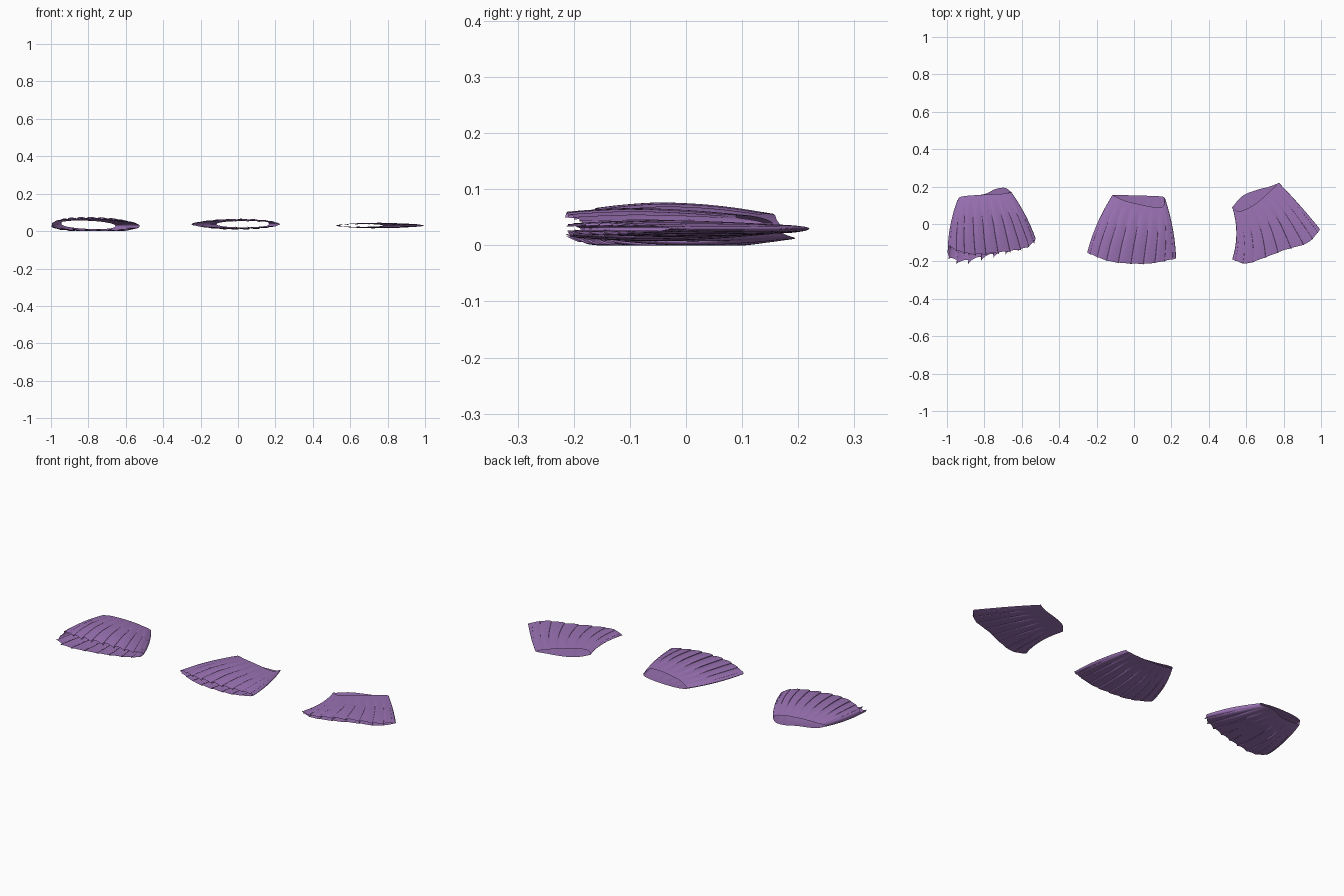
import bpy, math
from mathutils import Vector

if "Cube" in bpy.data.objects:
    bpy.data.objects.remove(bpy.data.objects["Cube"])

purple = bpy.data.materials.new("purple cloth")
purple.diffuse_color = (0.33, 0.17, 0.46, 1)
purple.use_nodes = True
purple.node_tree.nodes["Principled BSDF"].inputs["Base Color"].default_value = purple.diffuse_color


def along(pts, u):
    """Catmull-Rom point at fraction u of the chord length of a polyline."""
    p = [Vector(q) for q in pts]
    d = [(p[i + 1] - p[i]).length for i in range(len(p) - 1)]
    s = max(0.0, min(1.0, u)) * sum(d)
    i = 0
    while i < len(d) - 1 and s > d[i]:
        s -= d[i]
        i += 1
    t = s / d[i]
    b, c = p[i], p[i + 1]
    a = p[i - 1] if i > 0 else b * 2 - c
    e = p[i + 2] if i + 2 < len(p) else c * 2 - b
    return 0.5 * (2 * b + (c - a) * t + (2 * a - 5 * b + 4 * c - e) * t * t
                  + (3 * b - a - 3 * c + e) * t ** 3)


def skirt(name, waist_top, waist_low, hem_top, hem_low, bend, z_mid, heights,
          pleats, depth, ragged):
    """Open flattened tube: upper and lower cloth layers, folded into pleats.
    heights = half thickness at waist, middle and hem; z_mid = left, right."""
    cols, rows = pleats * 14, 22
    verts, faces = [], []
    for r in range(rows + 1):
        v = r / rows
        fold = min(1.0, max(0.0, (v - 0.06) / 0.6))
        half = (heights[0] * (1 - v) * (1 - 2 * v) + heights[1] * 4 * v * (1 - v)
                + heights[2] * v * (2 * v - 1))
        for c in range(cols):
            a0 = math.tau * c / cols
            ph = pleats * a0
            a = (a0 + 1.45 * fold * math.sin(ph) / pleats) % math.tau
            upper = a <= math.pi
            tri = a / math.pi if upper else 2 - a / math.pi
            u = 0.55 * tri + 0.45 * (1 - math.cos(a)) / 2
            p = along(waist_top if upper else waist_low, u)
            q = along(hem_top if upper else hem_low, u)
            pos = p.lerp(q, v)
            pos.x += 4 * v * (1 - v) * (bend[0] * (1 - u) + bend[1] * u)
            pos.y += ragged * v ** 4 * math.cos(ph + 0.6) * (0.4 if upper else 1)
            side = 1 if upper else -1
            dome = math.sqrt(max(0.0, 4 * u * (1 - u)))
            z = z_mid[0] * (1 - u) + z_mid[1] * u + side * half * dome
            z += depth * fold * math.cos(ph + 0.8) * math.sin(a)
            verts.append((pos.x, pos.y, max(z, 0.0)))
    for r in range(rows):
        for c in range(cols):
            d = (c + 1) % cols
            faces.append((r * cols + c, (r + 1) * cols + c,
                          (r + 1) * cols + d, r * cols + d))
    me = bpy.data.meshes.new(name)
    me.from_pydata(verts, [], faces)
    me.materials.append(purple)
    me.polygons.foreach_set("use_smooth", [True] * len(me.polygons))
    me.update()
    ob = bpy.data.objects.new(name, me)
    bpy.context.collection.objects.link(ob)


# fullest skirt, on the left
skirt("left_skirt",
      [(-.945, .125), (-.92, .147), (-.80, .157), (-.70, .162), (-.655, .17)],
      [(-.945, .125), (-.90, .145), (-.80, .16), (-.74, .187), (-.69, .193), (-.655, .17)],
      [(-.995, -.12), (-.93, -.15), (-.85, -.165), (-.72, -.155), (-.58, -.13), (-.525, -.085)],
      [(-.995, -.12), (-.99, -.18), (-.92, -.205), (-.80, -.18), (-.70, -.155),
       (-.56, -.115), (-.525, -.085)],
      (-.01, .012), (.04, .027), (.022, .037, .027), 20, .006, .012)

# middle skirt, laid straight
skirt("middle_skirt",
      [(-.115, .155), (-.05, .125), (.03, .105), (.11, .09), (.155, .095), (.165, .14)],
      [(-.115, .155), (0, .153), (.14, .148), (.165, .14)],
      [(-.25, -.155), (-.13, -.2), (0, -.213), (.1, -.21), (.225, -.185)],
      [(-.25, -.155), (-.13, -.195), (0, -.205), (.1, -.205), (.225, -.185)],
      (-.015, .012), (.037, .037), (.017, .025, .018), 18, .005, .004)

# flattest skirt, turned on the right
skirt("right_skirt",
      [(.525, .09), (.565, .068), (.645, .105), (.71, .16), (.775, .22)],
      [(.525, .09), (.58, .15), (.65, .18), (.725, .2), (.775, .22)],
      [(.525, -.19), (.60, -.212), (.70, -.18), (.805, -.14), (.93, -.1), (.995, -.03)],
      [(.525, -.19), (.60, -.208), (.70, -.178), (.805, -.135), (.93, -.095), (.995, -.03)],
      (.022, .006), (.03, .03), (.008, .012, .008), 18, .0035, .004)
